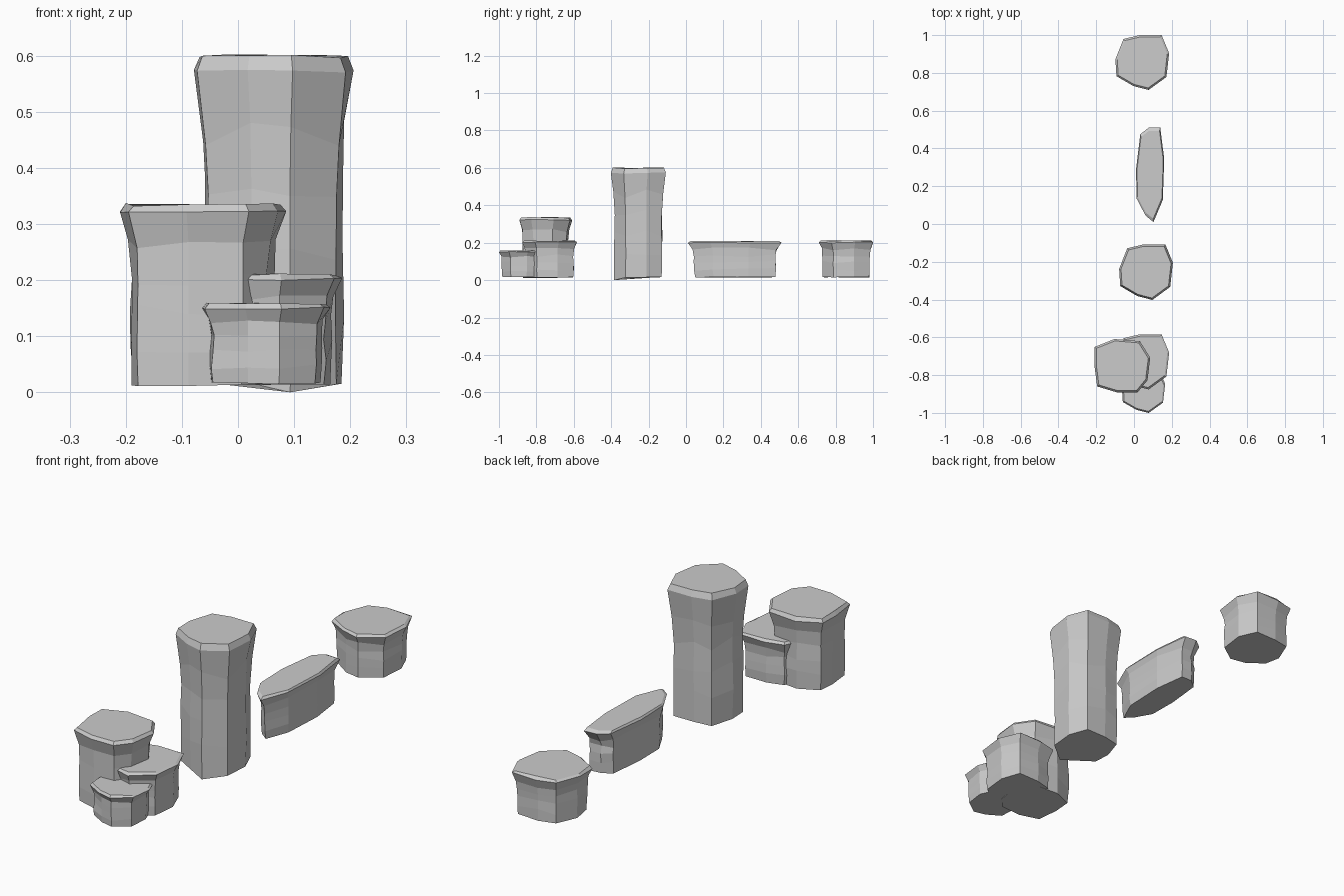
import bpy, bmesh, random

if "Cube" in bpy.data.objects:
    bpy.data.objects.remove(bpy.data.objects["Cube"])

# Shared rock outline (unit half-size), seen from above
OUTLINE = [(-0.99, .12), (-.95, -.5), (-.32, -.86), (.24, -1), (.9, -.53),
           (1, .34), (.72, 1), (-.09, 1), (-.69, .86)]
# Broader outline of the left cluster rock
BROAD = [(-1, .04), (-.9, -.78), (-.2, -1), (.55, -1), (.9, -.55),
         (1, .3), (.63, .92), (-.28, 1), (-1, .7)]
# Height fraction and width: straight shaft, flared rim, bevelled top
PROFILE = [(0, .86), (.2, .875), (.4, .87), (.58, .865), (.76, .89),
           (.955, 1), (1, .93)]


def rock_pillar(name, x, y, half_x, half_y, top, outline=OUTLINE,
                bottom=.018, seed=1, low_side=None):
    rng = random.Random(seed)
    bm = bmesh.new()
    rings = []
    n = len(outline)
    for level, (f, scale) in enumerate(PROFILE):
        shaft = level < 5
        ring = []
        for i, (u, v) in enumerate(outline):
            # Chipped shaft, cleaner rim
            s = scale + (rng.uniform(-.02, .02) if shaft else 0)
            z = bottom + f * (top - bottom)
            if 0 < level < 5:
                z += rng.uniform(-.04, .04) * (top - bottom)
            elif level == 0:
                z -= bottom if i == low_side else rng.uniform(0, .005)
            else:
                z -= rng.uniform(0, .006)
            ring.append(bm.verts.new((x + u * s * half_x, y + v * s * half_y, z)))
        rings.append(ring)
    for a, b in zip(rings, rings[1:]):
        for i in range(n):
            j = (i + 1) % n
            bm.faces.new((a[i], a[j], b[j], b[i]))
    bm.faces.new(rings[0][::-1])
    bm.faces.new(rings[-1])
    bmesh.ops.recalc_face_normals(bm, faces=bm.faces)
    mesh = bpy.data.meshes.new(name)
    bm.to_mesh(mesh)
    bm.free()
    obj = bpy.data.objects.new(name, mesh)
    bpy.context.collection.objects.link(obj)
    return obj


# Separate rocks from back to front
rock_pillar("back_short_rock", .043, .855, .143, .145, .213, seed=2)
rock_pillar("long_narrow_rock", .085, .26, .075, .25, .213, seed=3)
rock_pillar("tall_rock_pillar", .063, -.255, .143, .147, .602, seed=4, low_side=3)

# Front cluster of three overlapping rocks
rock_pillar("cluster_tall_rock", -.062, -.75, .148, .141, .338, BROAD, seed=5,
            bottom=.016)
rock_pillar("cluster_medium_rock", .043, -.73, .143, .146, .213, seed=6)
rock_pillar("cluster_small_rock", .05, -.885, .115, .115, .16, seed=7)
